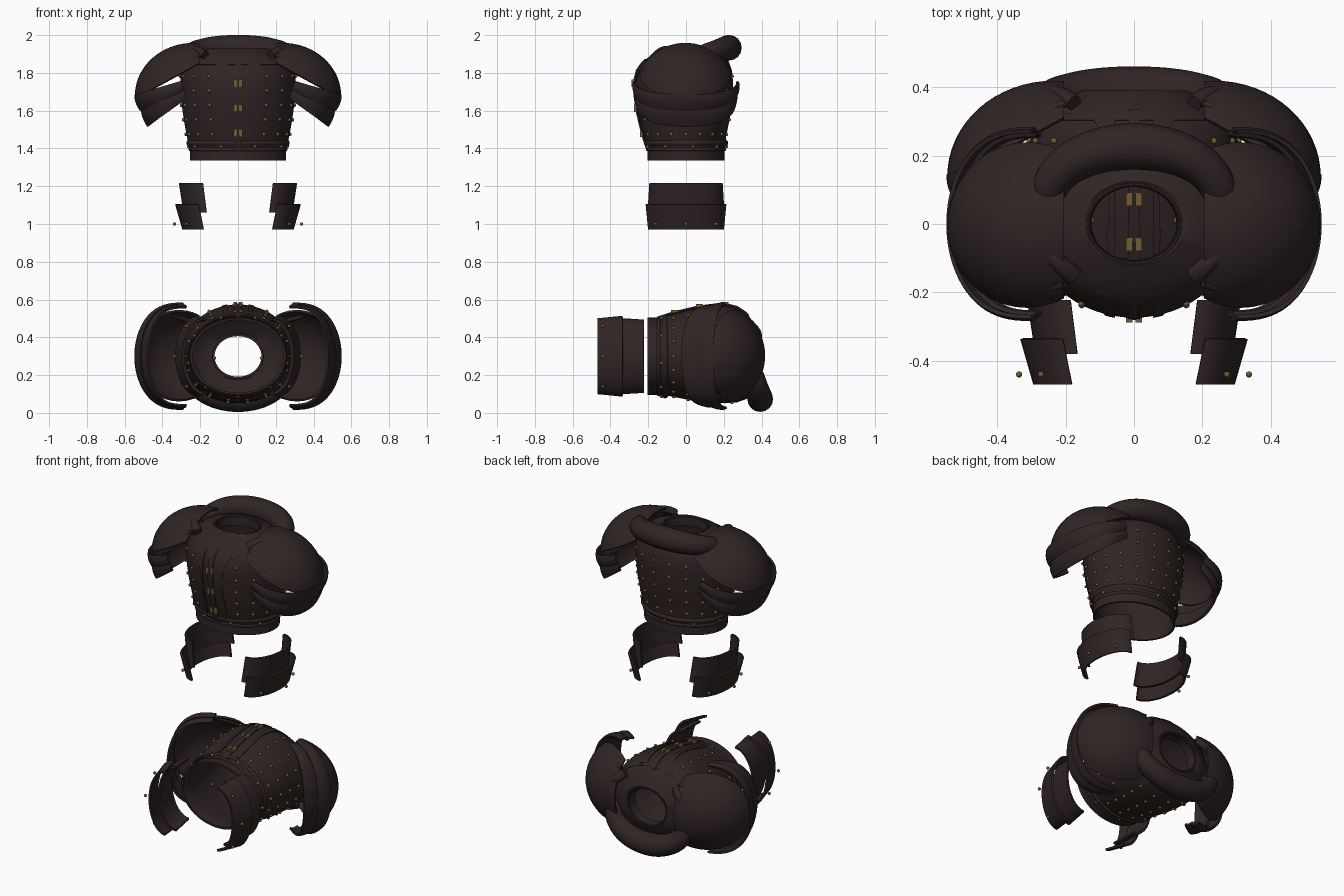
import bpy, bmesh
from math import sin, cos, pi, radians, sqrt
from mathutils import Matrix, Vector

cube = bpy.data.objects.get("Cube")
if cube:
    bpy.data.objects.remove(cube, do_unlink=True)


def material(name, color):
    m = bpy.data.materials.new(name)
    m.use_nodes = True
    m.diffuse_color = color
    m.node_tree.nodes["Principled BSDF"].inputs["Base Color"].default_value = color
    return m


LEATHER = material("dark_leather", (0.029, 0.018, 0.018, 1))
BRASS = material("aged_brass", (0.16, 0.11, 0.03, 1))
parts = []


def lerp(a, b, t):
    return a + (b - a) * t


def finish(name, bm, mat, thick=0, mirror=False, angle=40):
    """Turn a bmesh into a smooth-shaded part, optionally thickened and mirrored."""
    bmesh.ops.recalc_face_normals(bm, faces=bm.faces)
    me = bpy.data.meshes.new(name)
    bm.to_mesh(me)
    bm.free()
    me.materials.append(mat)
    ob = bpy.data.objects.new(name, me)
    bpy.context.collection.objects.link(ob)
    if thick:
        s = ob.modifiers.new("thickness", "SOLIDIFY")
        s.thickness, s.offset = thick, 0
    if mirror:
        ob.modifiers.new("mirror", "MIRROR").use_mirror_merge = False
    bpy.context.view_layer.update()
    baked = bpy.data.meshes.new_from_object(ob.evaluated_get(bpy.context.evaluated_depsgraph_get()))
    ob.modifiers.clear()
    ob.data = baked
    baked.shade_smooth()
    baked.set_sharp_from_angle(angle=radians(angle))
    parts.append(ob)


def surface(f, nu, nv, closed=False, caps=False):
    """Grid surface from f(u, v), u and v in 0..1; closed wraps in u."""
    bm = bmesh.new()
    cols = nu if closed else nu + 1
    g = [[bm.verts.new(f(i / nu, j / nv)) for i in range(cols)] for j in range(nv + 1)]
    for j in range(nv):
        for i in range(nu):
            k = (i + 1) % cols
            bm.faces.new((g[j][i], g[j][k], g[j + 1][k], g[j + 1][i]))
    if caps:
        bm.faces.new(g[0])
        bm.faces.new(g[-1])
    return bm


def add_rivet(bm, p):
    bmesh.ops.create_icosphere(bm, subdivisions=2, radius=.0095, matrix=Matrix.Translation(p))


# Torso rings: height, half width, front depth, back depth
RINGS = [(1.40, .250, .200, .200), (1.46, .264, .220, .206), (1.53, .277, .238, .220),
         (1.60, .288, .254, .234), (1.68, .296, .265, .241), (1.75, .300, .268, .243),
         (1.81, .296, .254, .238), (1.86, .270, .220, .220), (1.90, .215, .165, .185),
         (1.925, .150, .122, .125), (1.92, .132, .112, .114), (1.87, .130, .112, .114)]


def ring_at(z):
    for a, b in zip(RINGS, RINGS[1:]):
        if a[0] <= z <= b[0]:
            t = (z - a[0]) / (b[0] - a[0])
            return [lerp(p, q, t) for p, q in zip(a[1:], b[1:])]


def on_torso(ang, z, off=0):
    """Point on the torso; ang 0 faces the front."""
    rx, f, b = ring_at(z)
    depth = f if cos(ang) > 0 else b
    return Vector(((rx + off) * sin(ang), -(depth + off) * cos(ang), z))


def on_front(x, z, off=0):
    rx, f, b = ring_at(z)
    return Vector((x, -f * sqrt(max(0, 1 - (x / rx) ** 2)) - off, z))


def torso(u, v):
    z, rx, f, b = RINGS[round(v * (len(RINGS) - 1))]
    a = 2 * pi * u
    return (rx * sin(a), -(f if cos(a) > 0 else b) * cos(a), z)


finish("torso_shell", surface(torso, 64, len(RINGS) - 1, True), LEATHER, .012)


# Waist: skirt band and rounded belt
def hoop(name, z0, z1, rx, ry, bulge, thick):
    def f(u, v):
        a, o = 2 * pi * u, bulge * sin(pi * v)
        return ((rx + o) * sin(a), -(ry + o) * cos(a), lerp(z0, z1, v))
    finish(name, surface(f, 64, 6, True), LEATHER, thick)


hoop("waist_skirt", 1.335, 1.405, .248, .198, 0, .012)
hoop("waist_belt", 1.418, 1.440, .262, .211, .006, .012)
hoop("belt_trim", 1.388, 1.402, .254, .204, .004, .008)


# Raised leather strips on the chest
def strip(name, xa, xb, z0, z1, off, flare=0, mirror=False):
    def f(u, v):
        z = lerp(z0, z1, v)
        return on_front(lerp(xa, xb + flare * (2 * v - 1) ** 2 * v, u), z, off)
    finish(name, surface(f, 6, 24), LEATHER, .012, mirror)


strip("front_placket", -.017, .017, 1.40, 1.87, .007)
strip("chest_panel_edge", .055, .072, 1.44, 1.85, .005, .05, True)
finish("yoke_seam", surface(lambda u, v: on_torso(lerp(-1.15, 1.15, u), lerp(1.842, 1.862, v), .005),
                            32, 2), LEATHER, .01)

# Brass buckles in pairs down the placket
bm = bmesh.new()
for z in (1.745, 1.612, 1.48):
    for x in (-.014, .014):
        bmesh.ops.create_cube(bm, size=1, matrix=Matrix.Translation(on_front(x, z, .013))
                              @ Matrix.Diagonal((.019, .014, .038, 1)))
finish("buckles", bm, BRASS)

# Rivets round the torso, belt and shoulders
bm = bmesh.new()
for row in range(5):
    for a in range(30, 331, 20):
        add_rivet(bm, on_torso(radians(a), 1.475 + row * .077, .008))
for a in range(20, 360, 40):
    add_rivet(bm, on_torso(radians(a), 1.41, .012))
for s in (-1, 1):
    add_rivet(bm, (s * .125, .01, 1.46))
finish("torso_rivets", bm, BRASS)


# Padded horseshoe collar behind the neck
def collar(u, v):
    t, a = pi * lerp(-.02, 1.02, v), 2 * pi * u
    s = max(0, sin(t)) ** .85
    end = min(1, .6 + 5 * min(v, 1 - v))
    r = (.046 + .022 * s) * end
    c = Vector((.257 * cos(t), .04 + .187 * s, 1.888 + .045 * s))
    return c + Vector((cos(t), sin(t), 0)) * r * cos(a) + Vector((0, 0, r * sin(a)))


finish("neck_collar", surface(collar, 16, 36, True, True), LEATHER, angle=60)
finish("neck_rim", surface(lambda u, v: (
    (.136 + .006 * cos(2 * pi * v)) * cos(2 * pi * u),
    (.115 + .006 * cos(2 * pi * v)) * sin(2 * pi * u),
    1.925 + .006 * sin(2 * pi * v)), 48, 8, True), LEATHER)

# Shoulder dome: ellipsoid trimmed along the arm opening and the neck side
bm = bmesh.new()
bmesh.ops.create_uvsphere(bm, u_segments=48, v_segments=32, radius=1, matrix=Matrix.Translation(
    (.235, -.003, 1.68)) @ Matrix.Diagonal((.305, .270, .273, 1)))
for co, no in (((.54, 0, 1.665), (-.55, 0, -1)), ((.205, 0, 0), (-1, 0, 0))):
    bmesh.ops.bisect_plane(bm, geom=bm.verts[:] + bm.edges[:] + bm.faces[:], plane_co=co,
                           plane_no=no, clear_outer=True)
finish("shoulder_dome", bm, LEATHER, .012, True)


# Shoulder lames: full curved bands hanging below the dome
def lame(name, t0, t1, off):
    def f(u, v):
        a, t = lerp(-pi / 2, pi / 2, u), lerp(t0, t1, v)
        w = off + .008 * sin(pi * v)
        c = max(0, cos(a))
        x0, x1 = .300 + .234 * c ** .75, .272 + .203 * c ** .6
        z0, z1 = 1.685 + (.535 - x0) * .3, 1.517 + (.475 - x1) * .74
        y = lerp(.262, .258, t) + w
        return (lerp(x0, x1, t) + w * c, y * sin(a), lerp(z0, z1, t))
    finish(name, surface(f, 48, 8), LEATHER, .012, True)


lame("upper_shoulder_lame", 0, .5, .009)
lame("lower_shoulder_lame", .42, 1, 0)


# Edge roll along the front of each dome, ending in a shoulder pad
def roll(name, start, end, r0, r1, arch):
    start, end = Vector(start), Vector(end)
    side = (end - start).cross(Vector((0, 0, 1))).normalized()
    up = side.cross(end - start).normalized()

    def f(u, v):
        a, r = 2 * pi * u, lerp(r0, r1, v)
        c = start.lerp(end, v) + up * arch * sin(pi * v)
        return c + side * r * cos(a) + up * r * .8 * sin(a)
    finish(name, surface(f, 12, 10, True, True), LEATHER, 0, True)


roll("dome_edge_roll", (.35, -.217, 1.805), (.205, -.172, 1.892), .012, .015, .008)
roll("shoulder_pad", (.25, -.085, 1.925), (.175, -.155, 1.893), .024, .028, .010)
first_hip = len(parts)


# Hip plates: tilted half-round guards
def hip_plate(name, z0, z1, c0, c1, r0, r1, y0, y1):
    def f(u, v):
        a = lerp(-pi / 2, pi / 2, u)
        return (lerp(c0, c1, v) + lerp(r0, r1, v) * cos(a), lerp(y0, y1, v) * sin(a), lerp(z0, z1, v))
    finish(name, surface(f, 32, 4), LEATHER, .012, True)


hip_plate("upper_hip_plate", 1.06, 1.217, .165, .185, .118, .122, .198, .188)
hip_plate("lower_hip_plate", .972, 1.105, .181, .208, .108, .119, .195, .208)
bm = bmesh.new()
for p in ((.336, 0, 1), (.272, -.16, 1), (.272, .16, 1)):
    add_rivet(bm, p)
finish("hip_rivets", bm, BRASS, 0, True)

# Second suit lying on its back, with its hip plates closer to the waist
lay = Matrix.Translation((0, -1.54, .30)) @ Matrix.Rotation(-pi / 2, 4, "X")
for i, ob in enumerate(list(parts)):
    twin = ob.copy()
    twin.name = "lying_" + ob.name
    bpy.context.collection.objects.link(twin)
    lift = .1 if i >= first_hip else 0
    twin.matrix_world = lay @ Matrix.Translation((0, 0, lift))
